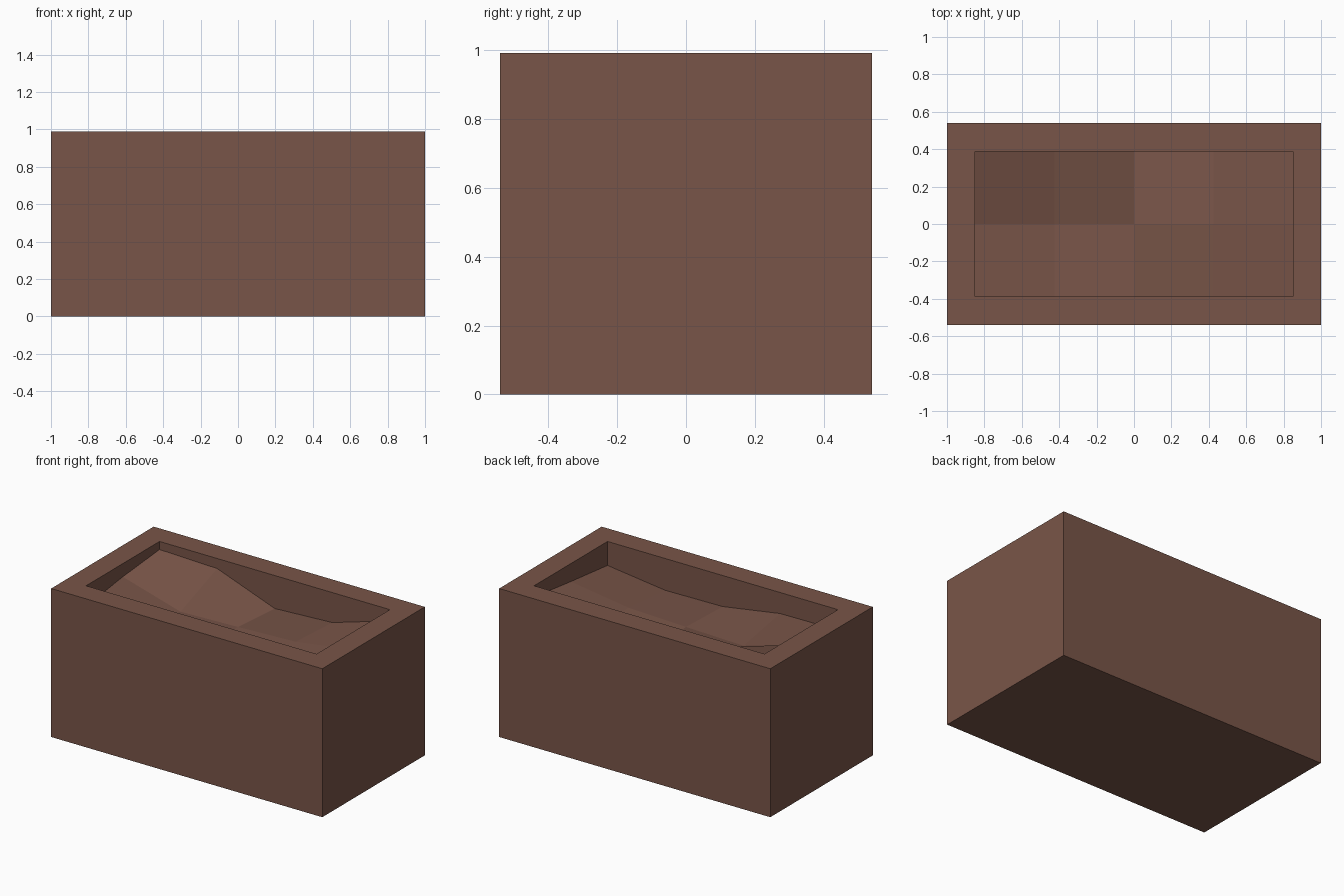
import bpy
import bmesh

cube = bpy.data.objects.get("Cube")
if cube:
    bpy.data.objects.remove(cube, do_unlink=True)

HEIGHT, WIDTH, DEPTH = 0.99, 2.0, 1.08
INNER_X, INNER_Y, POCKET = 0.85, 0.387, 0.24

brown = bpy.data.materials.new("earthy brown")
brown.use_nodes = True
colour = (0.191, 0.091, 0.065, 1)
brown.diffuse_color = colour
brown.node_tree.nodes["Principled BSDF"].inputs["Base Color"].default_value = colour


def finish(name, bm):
    bmesh.ops.recalc_face_normals(bm, faces=bm.faces)
    mesh = bpy.data.meshes.new(name)
    bm.to_mesh(mesh)
    bm.free()
    mesh.materials.append(brown)
    obj = bpy.data.objects.new(name, mesh)
    bpy.context.collection.objects.link(obj)
    return obj


# Planter box: a block whose top is inset and pushed down into a pocket
bm = bmesh.new()
bmesh.ops.create_cube(bm, size=1)
for v in bm.verts:
    v.co.x *= WIDTH
    v.co.y *= DEPTH
    v.co.z = (v.co.z + 0.5) * HEIGHT
top = max(bm.faces, key=lambda f: f.calc_center_median().z)
bmesh.ops.inset_region(bm, faces=[top], thickness=0.15)
for v in top.verts:
    v.co.x = INNER_X if v.co.x > 0 else -INNER_X
    v.co.y = INNER_Y if v.co.y > 0 else -INNER_Y
floor = bmesh.ops.extrude_discrete_faces(bm, faces=[top])["faces"][0]
bmesh.ops.translate(bm, verts=floor.verts, vec=(0, 0, -POCKET))
finish("planter_box", bm)

# Uneven soil: depth below the rim, front row to back row, low x to high x
rows = [
    (0.137, 0.14, 0.207, 0.212, 0.16),
    (0.088, 0.207, 0.195, 0.18, 0.12),
    (0.054, 0.067, 0.22, 0.20, 0.075),
]
bm = bmesh.new()
grid = [
    [bm.verts.new(((i / 2 - 1) * INNER_X, (j - 1) * INNER_Y, HEIGHT - d))
     for i, d in enumerate(row)]
    for j, row in enumerate(rows)
]
for near, far in zip(grid, grid[1:]):
    for i in range(len(near) - 1):
        bm.faces.new((near[i], near[i + 1], far[i + 1], far[i]))
finish("soil", bm)
